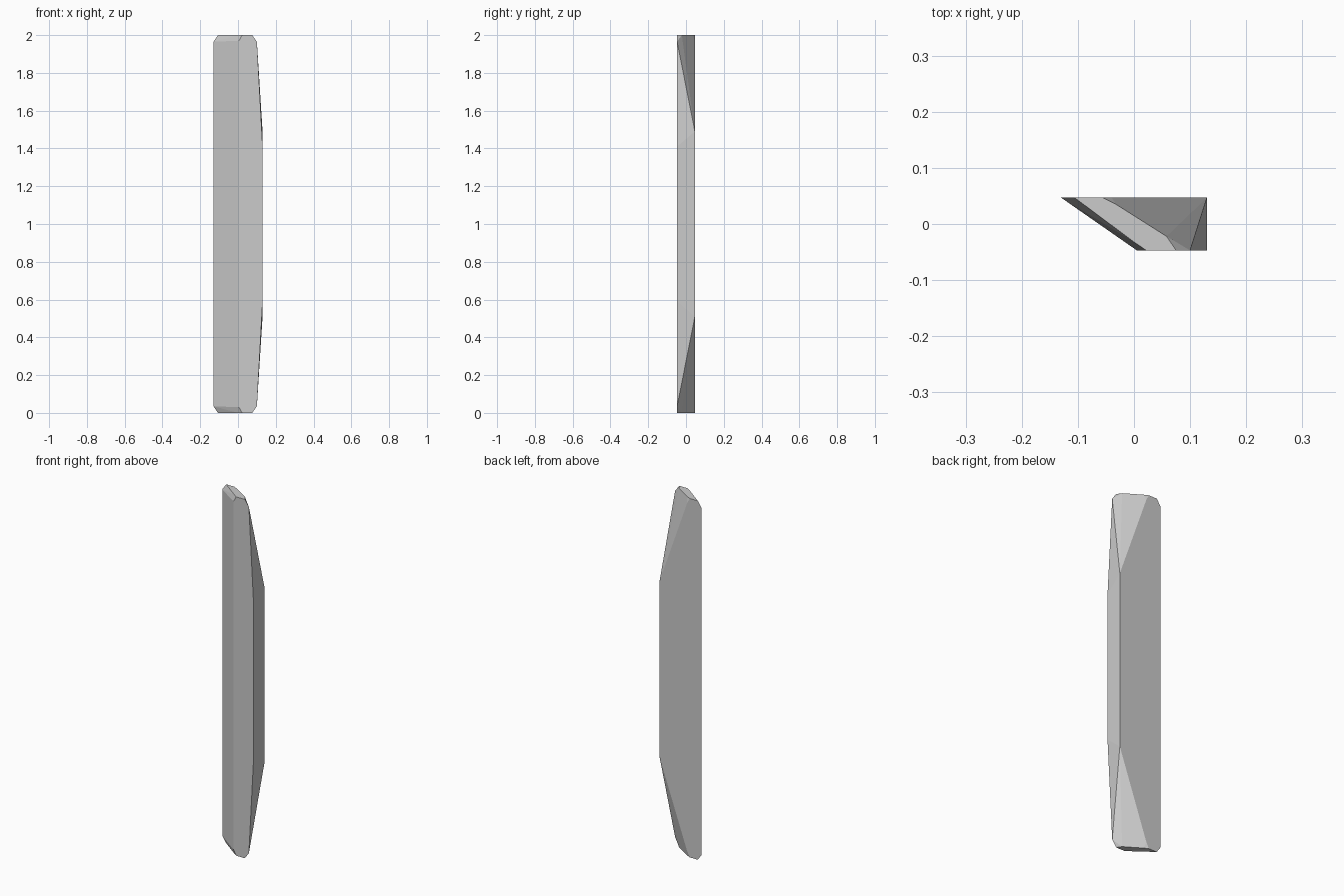
import bpy, bmesh

if "Cube" in bpy.data.objects:
    bpy.data.objects.remove(bpy.data.objects["Cube"])

W, D = 0.13, 0.047   # half width, half depth

# Corner points of the upper half; the lower half mirrors them about z = 1
corners = [
    # long edges where the end taper begins
    (W, D, 1.49), (W, -D, 1.41),
    # rim just below the end cap
    (-W, D, 1.965), (0.005, -D, 1.97), (0.1, -D, 1.965), (-0.04, D, 1.97),
    # slanted end cap
    (-0.106, D, 2.0), (-0.056, D, 2.0), (-0.032, 0.035, 2.0),
    (0.058, -0.022, 2.0), (0.075, -D, 2.0), (0.022, -D, 2.0), (0.0, -0.032, 2.0),
]

# Faceted bar with a slanted side and chamfered ends
bm = bmesh.new()
for x, y, z in corners:
    bm.verts.new((x, y, z))
    bm.verts.new((x, y, 2 - z))
hull = bmesh.ops.convex_hull(bm, input=bm.verts[:])
loose = [v for v in bm.verts if not v.link_faces]
bmesh.ops.delete(bm, geom=loose, context='VERTS')
bmesh.ops.dissolve_limit(bm, angle_limit=0.01, verts=bm.verts[:], edges=bm.edges[:])
bmesh.ops.recalc_face_normals(bm, faces=bm.faces[:])

mesh = bpy.data.meshes.new("bevelled_bar")
bm.to_mesh(mesh)
bm.free()
bar = bpy.data.objects.new("bevelled_bar", mesh)
bpy.context.collection.objects.link(bar)
